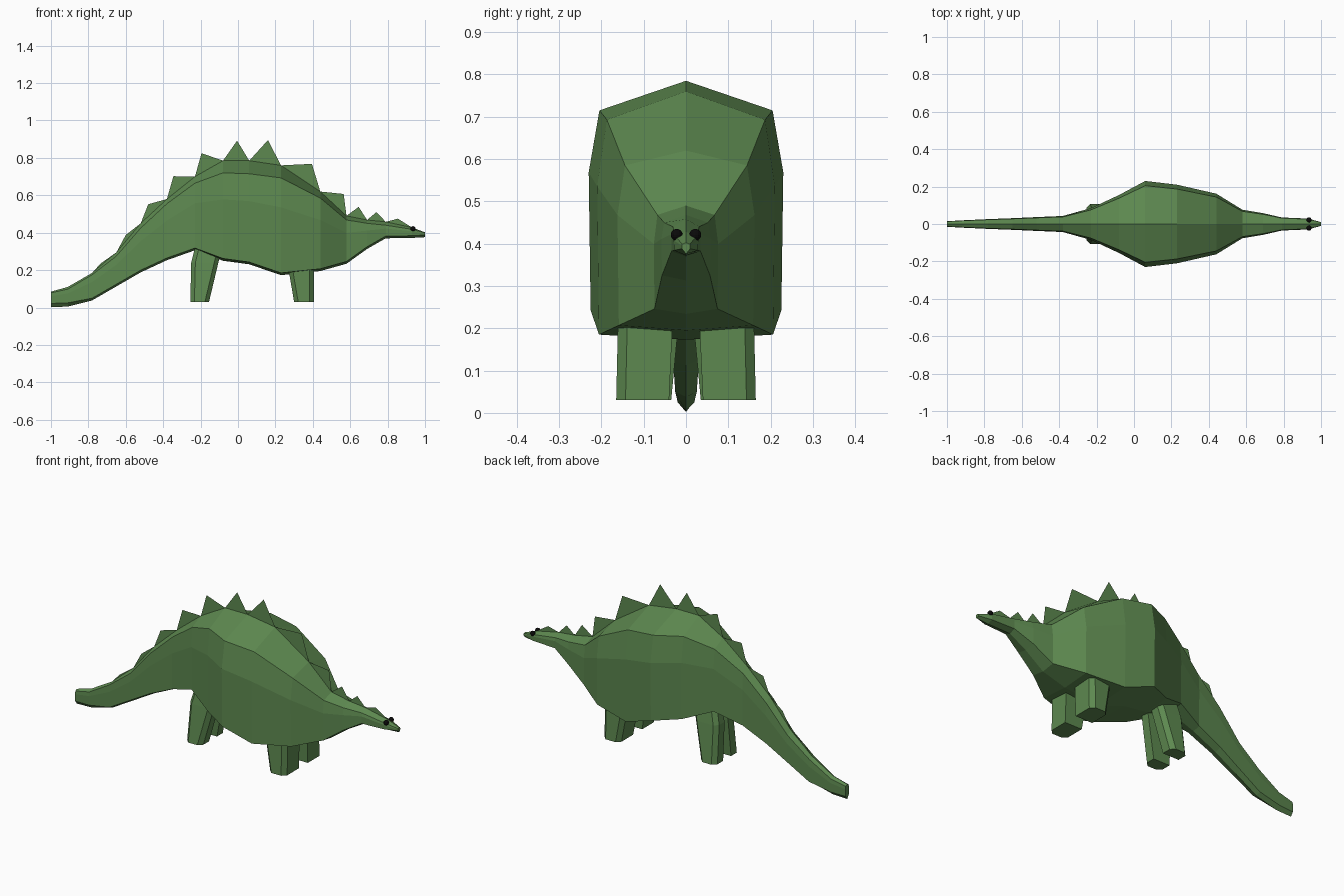
import bpy, bmesh

if "Cube" in bpy.data.objects:
    bpy.data.objects.remove(bpy.data.objects["Cube"])

def material(name, color):
    m = bpy.data.materials.new(name)
    m.diffuse_color = color
    m.use_nodes = True
    m.node_tree.nodes["Principled BSDF"].inputs["Base Color"].default_value = m.diffuse_color
    return m

GREEN = material("green_skin", (0.11, 0.25, 0.08, 1))
BLACK = material("black_eye", (0.003, 0.003, 0.003, 1))

def make_object(name, verts, faces, mat, solid=True):
    mesh = bpy.data.meshes.new(name)
    mesh.from_pydata(verts, [], faces)
    if solid:
        bm = bmesh.new()
        bm.from_mesh(mesh)
        bmesh.ops.recalc_face_normals(bm, faces=bm.faces)
        bm.to_mesh(mesh)
        bm.free()
    mesh.materials.append(mat)
    ob = bpy.data.objects.new(name, mesh)
    bpy.context.collection.objects.link(ob)
    return ob

def loft(name, rings, mat):
    n = len(rings[0])
    faces = [(i * n + k, i * n + (k + 1) % n, (i + 1) * n + (k + 1) % n, (i + 1) * n + k)
             for i in range(len(rings) - 1) for k in range(n)]
    faces += [tuple(range(n)), tuple(range((len(rings) - 1) * n, len(rings) * n))]
    return make_object(name, [v for r in rings for v in r], faces, mat)

# Body stations, tail to nose: x, ridge z, shoulder z, belly edge z, half width
STATIONS = [
    (-1.00, .085, .078, .022, .015), (-.91, .110, .098, .025, .020),
    (-.78, .185, .175, .050, .026), (-.65, .295, .275, .125, .031),
    (-.52, .450, .425, .200, .037), (-.38, .580, .555, .265, .043),
    (-.23, .700, .665, .318, .085), (-.08, .785, .720, .262, .155),
    (.06, .785, .715, .243, .230), (.23, .760, .693, .185, .210),
    (.44, .620, .585, .207, .162), (.58, .490, .468, .246, .076),
    (.69, .468, .450, .325, .058), (.79, .458, .440, .382, .035),
    (.93, .428, .418, .384, .029), (1.0, .402, .399, .388, .010)]

# Eight-sided body with a raised ridge and a shallow keel
rings = []
for x, zt, zs, zb, w in STATIONS:
    side = zs - .31 * (zs - zb)
    keel = zb - (.02 if x < -.85 else .012)
    half = [(w * .89, zs), (w, side), (w * .98, zb)]
    rings.append([(x, 0, zt)] + [(x, y, z) for y, z in half] + [(x, 0, keel)]
                 + [(x, -y, z) for y, z in reversed(half)])
loft("body", rings, GREEN)

# Paper-thin back plates, one in each gap between stations from the tail onward
APEXES = [(-.735, .235), (-.60, .388), (-.48, .552), (-.345, .702), (-.195, .825),
          (-.005, .892), (.16, .895), (.395, .768), (.565, .607), (.645, .538),
          (.74, .510), (.855, .475)]
verts, faces = [], []
for i, (ax, az) in enumerate(APEXES):
    a, b = STATIONS[i + 2], STATIONS[i + 3]
    verts += [(a[0], 0, a[1]), (b[0], 0, b[1]), (ax, 0, az)]
    faces.append((3 * i, 3 * i + 1, 3 * i + 2))
make_object("back_plates", verts, faces, GREEN, solid=False)

# Tapered legs with cut outer corners
def leg_ring(x0, x1, y0, y1, z):
    c = .022
    return [(x0, y0, z), (x1, y0, z), (x1, y1 - c, z), (x1 - c, y1, z),
            (x0 + c, y1, z), (x0, y1 - c, z)]

LEGS = {"front_leg": ((.30, .405, .04, .165, .03), (.262, .405, .03, .16, .25)),
        "back_leg": ((-.255, -.155, .035, .108, .03), (-.25, -.105, .015, .085, .24),
                     (-.225, -.08, .01, .07, .34))}
for name, levels in LEGS.items():
    for tag, s in (("left", 1), ("right", -1)):
        loft(f"{name}_{tag}", [[(x, y * s, z) for x, y, z in leg_ring(*lv)] for lv in levels], GREEN)

# Eyes
for tag, s in (("left", 1), ("right", -1)):
    bpy.ops.mesh.primitive_uv_sphere_add(segments=12, ring_count=8, radius=.014,
                                         location=(.935, .022 * s, .421))
    eye = bpy.context.object
    eye.name = f"eye_{tag}"
    eye.data.materials.append(BLACK)
